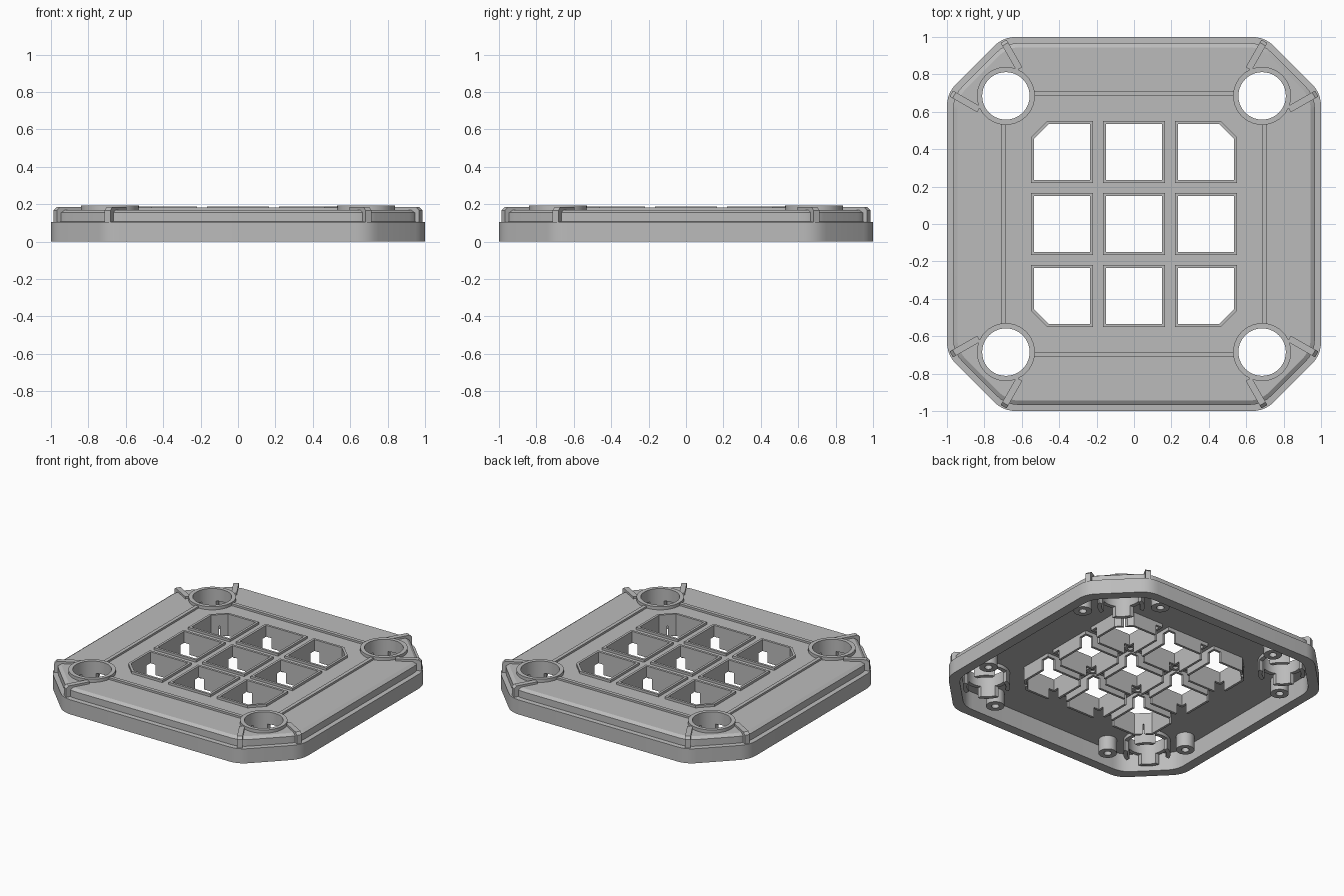
import bpy, bmesh, math
from mathutils import Vector, Matrix

if "Cube" in bpy.data.objects:
    bpy.data.objects.remove(bpy.data.objects["Cube"])

grey = bpy.data.materials.new("plain_grey")
grey.use_nodes = True
grey.diffuse_color = (0.5, 0.5, 0.5, 1)
grey.node_tree.nodes["Principled BSDF"].inputs["Base Color"].default_value = (0.5, 0.5, 0.5, 1)

SIGNS = [(1, 1), (-1, 1), (-1, -1), (1, -1)]


def add(name, mesh):
    obj = bpy.data.objects.new(name, mesh)
    bpy.context.collection.objects.link(obj)
    mesh.materials.clear()
    mesh.materials.append(grey)
    return obj


def from_bmesh(name, bm):
    bmesh.ops.recalc_face_normals(bm, faces=bm.faces)
    mesh = bpy.data.meshes.new(name)
    bm.to_mesh(mesh)
    bm.free()
    return add(name, mesh)


def circle(x, y, r, n=40):
    return [(x + r * math.cos(math.tau * i / n), y + r * math.sin(math.tau * i / n)) for i in range(n)]


def octagon(r, rounding=0.07):
    """Square of half-size r with cut corners, each vertex softened by a small arc."""
    k = 0.70 - 0.414 * (1 - r)
    pts = [Vector(p) for p in ((r, -k), (r, k), (k, r), (-k, r), (-r, k), (-r, -k), (-k, -r), (k, -r))]
    loop = []
    for i, p in enumerate(pts):
        a = p + (pts[i - 1] - p).normalized() * rounding
        b = p + (pts[(i + 1) % 8] - p).normalized() * rounding
        for s in range(6):
            t = s / 5
            loop.append(a * (1 - t) ** 2 + p * 2 * t * (1 - t) + b * t ** 2)
    return loop


def slab(name, loops, z0, z1):
    """Extruded flat outline; nested loops become holes."""
    curve = bpy.data.curves.new(name, 'CURVE')
    curve.dimensions, curve.fill_mode = '2D', 'BOTH'
    curve.extrude = (z1 - z0) / 2
    for loop in loops:
        spline = curve.splines.new('POLY')
        spline.points.add(len(loop) - 1)
        for point, co in zip(spline.points, loop):
            point.co = (co[0], co[1], 0, 1)
        spline.use_cyclic_u = True
    temp = bpy.data.objects.new(name, curve)
    bpy.context.collection.objects.link(temp)
    graph = bpy.context.evaluated_depsgraph_get()
    bm = bmesh.new()
    bm.from_mesh(bpy.data.meshes.new_from_object(temp.evaluated_get(graph)))
    bpy.data.objects.remove(temp)
    bmesh.ops.remove_doubles(bm, verts=bm.verts, dist=0.0005)
    bmesh.ops.translate(bm, verts=bm.verts, vec=(0, 0, (z0 + z1) / 2))
    return from_bmesh(name, bm)


def boxes(name, items):
    """Several boxes (centre, size) in one mesh."""
    bm = bmesh.new()
    for centre, size in items:
        bmesh.ops.create_cube(bm, size=1, matrix=Matrix.Translation(centre) @ Matrix.Diagonal((*size, 1)))
    return from_bmesh(name, bm)


def cut(obj, cutter):
    mod = obj.modifiers.new("notches", 'BOOLEAN')
    mod.operation, mod.solver, mod.object = 'DIFFERENCE', 'EXACT', cutter
    cutter.hide_render = True
    cutter.hide_set(True)
    cutter.display_type = 'WIRE'


# Windows: a three by three grid, the outermost corners cut off
PITCH = 0.385


def window(i, j, half, chop):
    loop = []
    for n, (sx, sy) in enumerate(SIGNS):
        x, y = i * PITCH + sx * half, j * PITCH + sy * half
        if (sx, sy) == (i, j):
            ends = [(x, y - sy * chop), (x - sx * chop, y)]
            loop += ends if n % 2 == 0 else ends[::-1]
        else:
            loop.append((x, y))
    return loop


cells = [(i, j) for i in (-1, 0, 1) for j in (-1, 0, 1)]
HOLE = 0.685
holes = [(sx * HOLE, sy * HOLE) for sx, sy in SIGNS]

# Outer shell: stepped and chamfered section swept round the octagon
section = [(1, 0), (1, 0.105), (0.967, 0.107), (0.967, 0.155), (0.945, 0.17),
           (0.945, 0.13), (0.93, 0.13), (0.93, 0)]
bm = bmesh.new()
rings = [[bm.verts.new((p[0], p[1], z)) for p in octagon(r)] for r, z in section]
for a, b in zip(rings, rings[1:] + rings[:1]):
    for i in range(len(a)):
        bm.faces.new((a[i - 1], a[i], b[i], b[i - 1]))
shell = from_bmesh("outer_shell", bm)

# Top plate with openings
slab("top_plate", [octagon(0.945)] + [window(i, j, 0.157, 0.085) for i, j in cells]
     + [circle(x, y, 0.14) for x, y in holes], 0.13, 0.17)

# Window frames, notched below at the grid crossings
frames = slab("window_frames", [window(i, j, h, c) for i, j in cells
                                for h, c in ((0.167, 0.09), (0.15, 0.08))], 0.03, 0.187)
cross = [-1.5 * PITCH, -0.5 * PITCH, 0.5 * PITCH, 1.5 * PITCH]
cut(frames, boxes("frame_cutter", [((x, y, 0.04), (0.17, 0.17, 0.13)) for x in cross for y in cross]))

# Corner hole collars, notched below on four sides
collars = slab("hole_collars", [circle(x, y, r) for x, y in holes for r in (0.155, 0.127)], 0.03, 0.193)
cut(collars, boxes("collar_cutter", [((x, y, 0.04), s) for x, y in holes
                                     for s in ((0.4, 0.1, 0.13), (0.1, 0.4, 0.13))]))

# Screw bosses under the plate
spots = [(sx * a, sy * b) for sx, sy in SIGNS for a, b in ((0.84, 0.48), (0.48, 0.84))]
slab("screw_bosses", [circle(x, y, r, 24) for x, y in spots for r in (0.06, 0.025)], 0.03, 0.14)
studs = [(sx * PITCH / 2, sy * PITCH / 2) for sx, sy in SIGNS]
slab("grid_studs", [circle(x, y, r, 16) for x, y in studs for r in (0.04, 0.018)], 0.115, 0.14)

# Square of raised ribs between the collars
boxes("square_ribs", [((0, s * 0.698, 0.174), (1.08, 0.026, 0.02)) for s in (-1, 1)]
      + [((s * 0.698, 0, 0.174), (0.026, 1.08, 0.02)) for s in (-1, 1)])

# Corner ribs: run from each collar over the shell edge
rib_profile = [(0, 0.105), (0, 0.168), (0.018, 0.185), (0.17, 0.185), (0.17, 0.15), (0.04, 0.15), (0.04, 0.105)]
bm = bmesh.new()
along = Vector((-0.08, -0.14)).normalized()
side = Vector((along.y, -along.x)) * 0.018
for sx, sy in SIGNS:
    for swap in (False, True):
        sides = []
        for s in (-1, 1):
            loop = []
            for t, z in rib_profile:
                p = Vector((0.697, 0.977)) + along * t + side * s
                x, y = (p.y, p.x) if swap else (p.x, p.y)
                loop.append(bm.verts.new((x * sx, y * sy, z)))
            sides.append(loop)
            bm.faces.new(loop)
        a, b = sides
        for i in range(len(a)):
            bm.faces.new((a[i - 1], a[i], b[i], b[i - 1]))
from_bmesh("corner_ribs", bm)

# Smooth the round parts, keep edges sharp
bpy.ops.object.select_all(action='DESELECT')
for obj in bpy.context.scene.objects:
    if obj.type == 'MESH' and not obj.hide_render:
        obj.select_set(True)
bpy.context.view_layer.objects.active = shell
bpy.ops.object.shade_smooth_by_angle(angle=math.radians(30))
